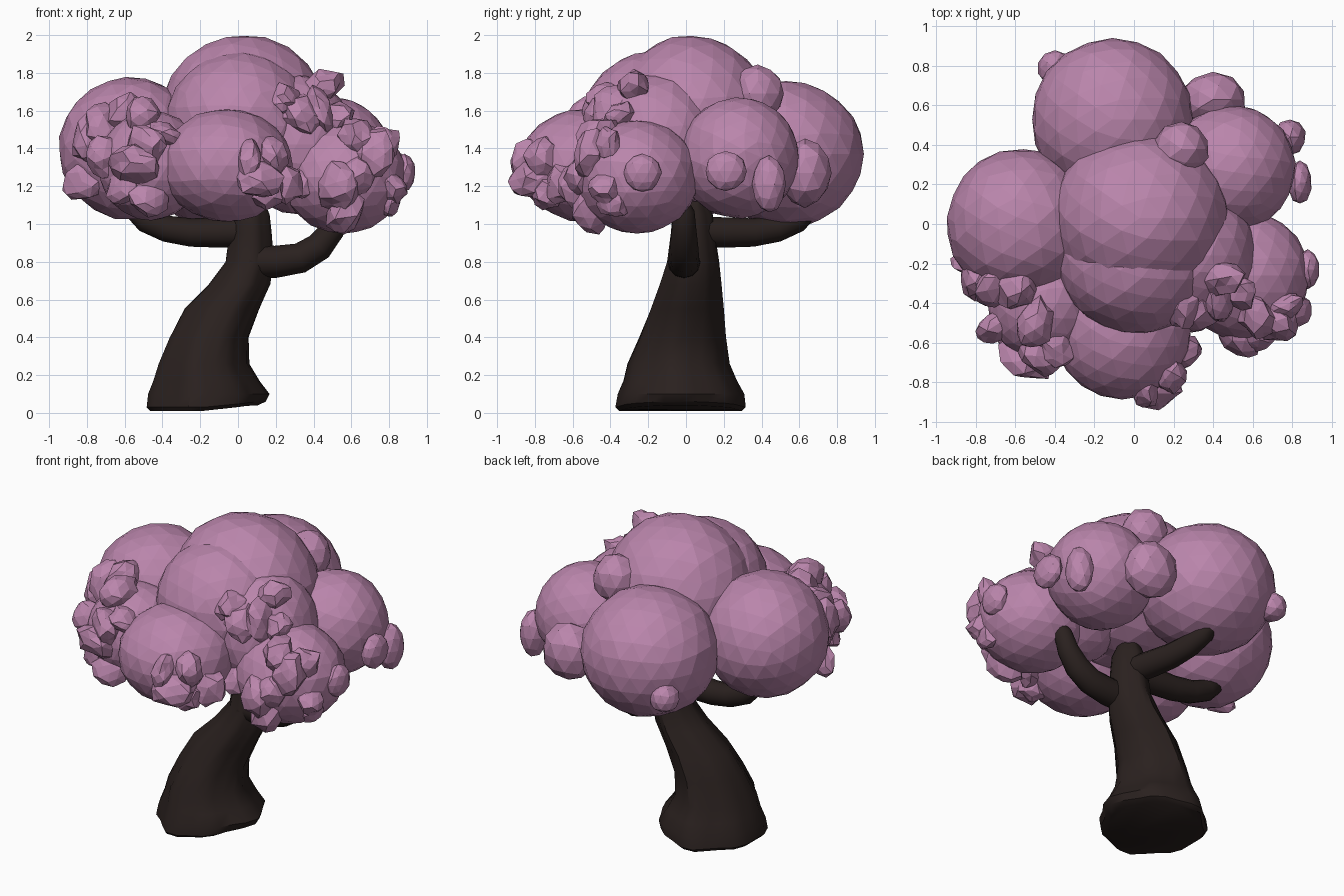
import bpy, bmesh, math, random
from mathutils import Vector, Matrix, Euler

if "Cube" in bpy.data.objects:
    bpy.data.objects.remove(bpy.data.objects["Cube"])

random.seed(7)


def material(name, col):
    m = bpy.data.materials.new(name)
    m.diffuse_color = (*col, 1)
    m.use_nodes = True
    m.node_tree.nodes["Principled BSDF"].inputs["Base Color"].default_value = m.diffuse_color
    return m


PINK = material("blossom pink", (0.49, 0.235, 0.41))
BARK = material("dark bark", (0.023, 0.015, 0.0135))


def finish(bm, name, mat, smooth=False):
    bmesh.ops.recalc_face_normals(bm, faces=bm.faces)
    me = bpy.data.meshes.new(name)
    bm.to_mesh(me)
    bm.free()
    me.materials.append(mat)
    ob = bpy.data.objects.new(name, me)
    bpy.context.collection.objects.link(ob)
    if smooth:
        bpy.context.view_layer.objects.active = ob
        ob.select_set(True)
        bpy.ops.object.shade_smooth_by_angle(angle=math.radians(40))
        ob.select_set(False)
    return ob


def loft(rings, name):
    """Skin a list of equal-length point rings and cap both ends."""
    bm = bmesh.new()
    vs = [[bm.verts.new(p) for p in r] for r in rings]
    n = len(vs[0])
    for a, b in zip(vs, vs[1:]):
        for i in range(n):
            j = (i + 1) % n
            bm.faces.new((a[i], a[j], b[j], b[i]))
    bm.faces.new(vs[0])
    bm.faces.new(vs[-1])
    return finish(bm, name, BARK, True)


def blob(name, c, r, subdiv, jitter, rot=(0, 0, 0)):
    """Faceted ball with slightly irregular vertices."""
    bm = bmesh.new()
    bmesh.ops.create_icosphere(bm, subdivisions=subdiv, radius=1)
    for v in bm.verts:
        v.co *= 1 + random.uniform(-jitter, jitter)
    m = (Matrix.Translation(c) @ Euler(rot).to_matrix().to_4x4()
         @ Matrix.Diagonal((*r, 1)))
    bm.transform(m)
    return finish(bm, name, PINK)


# Leaning trunk: z, x min, x max, y min, y max
trunk = [(0.01, -0.47, 0.09, -0.35, 0.29), (0.03, -0.49, 0.13, -0.37, 0.31),
         (0.10, -0.48, 0.15, -0.36, 0.30), (0.17, -0.45, 0.10, -0.33, 0.26),
         (0.26, -0.42, 0.05, -0.31, 0.22), (0.40, -0.36, 0.05, -0.25, 0.20),
         (0.55, -0.28, 0.11, -0.19, 0.19), (0.68, -0.15, 0.17, -0.14, 0.18),
         (0.80, -0.06, 0.19, -0.10, 0.17), (0.95, -0.04, 0.18, -0.08, 0.15),
         (1.05, -0.03, 0.17, -0.07, 0.14), (1.12, 0.0, 0.14, -0.04, 0.11)]
rings = []
for z, x0, x1, y0, y1 in trunk:
    ring = []
    for i in range(24):
        a = math.tau * i / 24
        k = 0.985 + 0.03 * math.cos(4 * a) + 0.04 * math.cos(7 * a + 3 * z)  # roots, bark ridges
        ring.append(((x0 + x1) / 2 + (x1 - x0) / 2 * k * math.cos(a),
                     (y0 + y1) / 2 + (y1 - y0) / 2 * k * math.sin(a),
                     z + max(0, math.cos(a)) * 0.03 * (z < 0.05)))
    rings.append(ring)
loft(rings, "trunk")


# Branches: heading, then points of distance, height, radius
def branch(name, start, heading, pts):
    d = Vector((math.cos(heading), math.sin(heading), 0))
    side = Vector((-d.y, d.x, 0))
    path = [Vector(start) + d * s + Vector((0, 0, z)) for s, z, r in pts]
    rings = []
    for i, p in enumerate(path):
        t = (path[min(i + 1, len(path) - 1)] - path[max(i - 1, 0)]).normalized()
        up = t.cross(side)
        rings.append([p + pts[i][2] * (side * math.cos(a) + up * math.sin(a))
                      for a in (math.tau * k / 12 for k in range(12))])
    loft(rings, name)


branch("right_branch", (0.06, -0.01, 0), 0,
       [(0, 0.80, 0.09), (0.14, 0.80, 0.085), (0.27, 0.82, 0.08),
        (0.37, 0.88, 0.075), (0.44, 0.97, 0.065), (0.48, 1.07, 0.055), (0.49, 1.11, 0.03)])
side_pts = [(0, 0.96, 0.08), (0.15, 0.955, 0.08), (0.30, 0.955, 0.075),
            (0.43, 0.975, 0.07), (0.54, 1.02, 0.065), (0.62, 1.09, 0.05), (0.64, 1.11, 0.02)]
branch("left_branch", (0.05, 0.04, 0), math.radians(176), side_pts)
branch("back_branch", (0.06, 0.06, 0), math.radians(101), side_pts)

# Main foliage balls: centre, radii
balls = {
    "crown_ball": (0.03, 0.03, 1.55, 0.45, 0.43, 0.45),
    "upper_front_ball": (0.01, -0.18, 1.52, 0.40, 0.38, 0.39),
    "back_ball": (-0.11, 0.53, 1.37, 0.41, 0.41, 0.39),
    "left_ball": (-0.57, 0.0, 1.40, 0.38, 0.38, 0.38),
    "front_ball": (-0.06, -0.53, 1.31, 0.35, 0.36, 0.30),
    "right_front_ball": (0.56, -0.26, 1.25, 0.33, 0.33, 0.30),
    "right_back_ball": (0.49, 0.28, 1.35, 0.32, 0.32, 0.33),
    "left_front_ball": (-0.46, -0.40, 1.31, 0.28, 0.30, 0.29),
    "upper_right_ball": (0.31, -0.16, 1.42, 0.31, 0.34, 0.37),
}
for name, b in balls.items():
    blob(name, b[:3], b[3:], 3, 0.012, [random.uniform(0, 3) for _ in range(3)]
         if max(b[3:]) - min(b[3:]) < 0.015 else (0, 0, 0))

# Round knobs on the back and sides
knobs = [(0.40, 0.63, 1.27, 0.17, 0.14, 0.18), (0.24, 0.38, 1.69, 0.14, 0.14, 0.15),
         (-0.40, 0.79, 1.24, 0.09, 0.09, 0.09), (0.84, 0.21, 1.28, 0.06, 0.11, 0.11),
         (0.79, 0.44, 1.21, 0.08, 0.09, 0.15), (0.88, -0.23, 1.27, 0.06, 0.10, 0.10)]
for i, k in enumerate(knobs):
    blob(f"knob_{i + 1}", k[:3], k[3:], 2, 0.04)


def front_y(x, z):
    """Depth of the frontmost foliage surface at x, z."""
    hits = [(cy - ry * math.sqrt(f)) for cx, cy, cz, rx, ry, rz in balls.values()
            if (f := 1 - ((x - cx) / rx) ** 2 - ((z - cz) / rz) ** 2) > 0]
    return min(hits) if hits else -0.25


# Blossom clumps on the front: x, z, size
clumps = [
    (0.26, 1.66, 0.11), (0.34, 1.58, 0.11), (0.44, 1.72, 0.11), (0.43, 1.61, 0.12), (0.52, 1.57, 0.11),
    (0.62, 1.46, 0.12), (0.71, 1.37, 0.13), (0.76, 1.42, 0.10),
    (0.53, 1.20, 0.14), (0.57, 1.07, 0.12), (0.82, 1.19, 0.10), (0.81, 1.11, 0.08), (0.63, 1.26, 0.11),
    (0.05, 1.34, 0.11), (0.10, 1.25, 0.13), (0.18, 1.36, 0.12), (0.15, 1.17, 0.11), (0.24, 1.22, 0.12),
    (-0.39, 1.47, 0.11), (-0.54, 1.31, 0.13), (-0.47, 1.15, 0.13), (-0.61, 1.20, 0.11), (-0.49, 1.41, 0.12),
    (-0.60, 1.58, 0.13), (-0.70, 1.51, 0.13), (-0.79, 1.45, 0.12), (-0.50, 1.57, 0.12), (-0.81, 1.23, 0.11),
    (-0.70, 1.36, 0.13), (0.32, 1.22, 0.10),
]
for i, (x, z, s) in enumerate(clumps):
    r = [s * random.uniform(0.8, 1.15) for _ in range(2)] + [s * random.uniform(0.55, 0.8)]
    blob(f"blossom_clump_{i + 1}", (x, front_y(x, z) + 0.025, z), r, 2, 0.15,
         [random.uniform(0, 6) for _ in range(3)])
